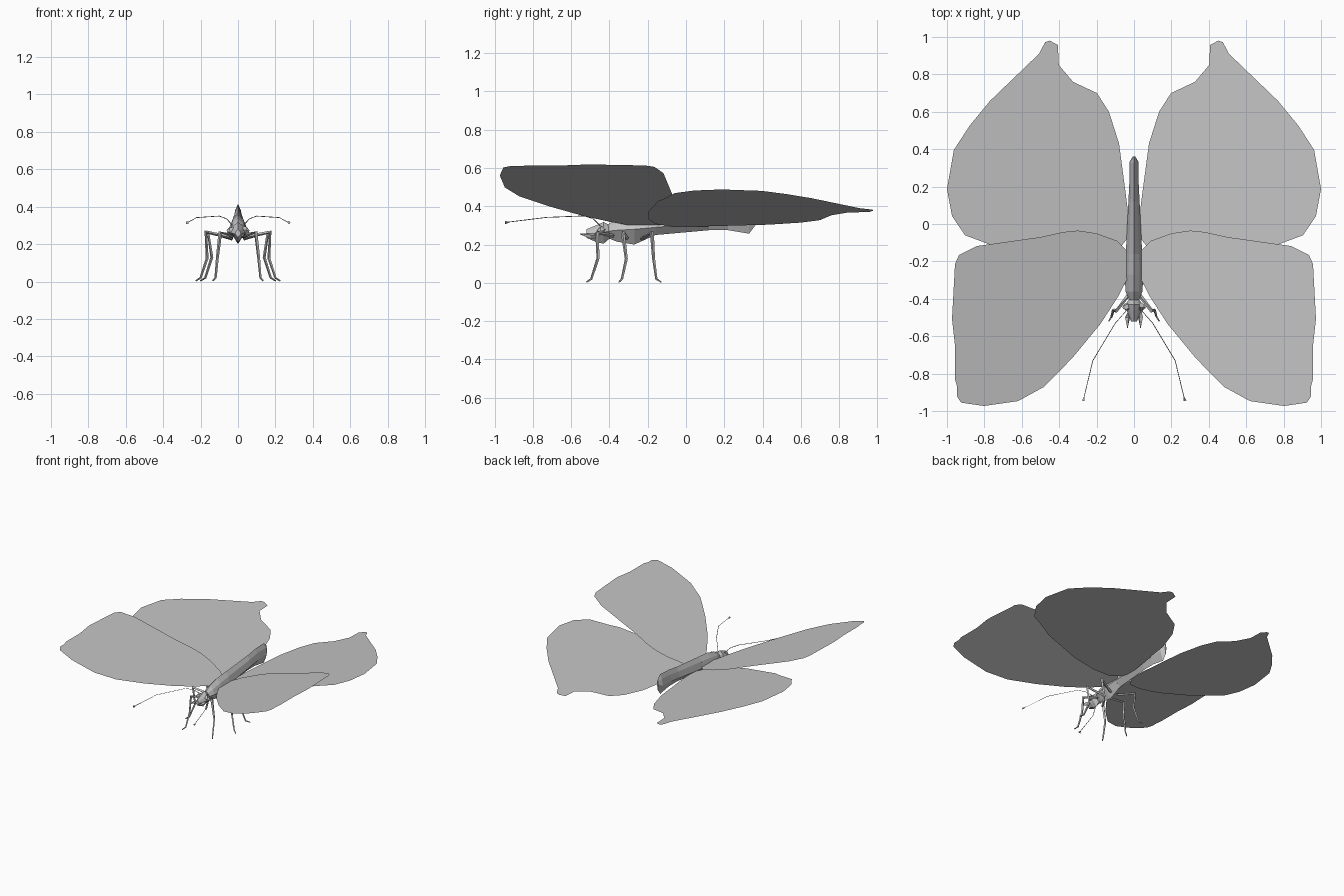
import bpy, bmesh, math
from mathutils import Vector

grey = bpy.data.materials.new("plain grey")
grey.diffuse_color = (0.55, 0.55, 0.55, 1)


def finish(name, bm, closed=True):
    if closed:
        bmesh.ops.recalc_face_normals(bm, faces=bm.faces)
    me = bpy.data.meshes.new(name)
    bm.to_mesh(me)
    bm.free()
    me.materials.append(grey)
    ob = bpy.data.objects.new(name, me)
    bpy.context.collection.objects.link(ob)
    return ob


def loft(bm, rings):
    """Skin a list of equal-length point rings and cap both ends."""
    rows = [[bm.verts.new(p) for p in r] for r in rings]
    n = len(rows[0])
    for a, b in zip(rows, rows[1:]):
        for i in range(n):
            j = (i + 1) % n
            bm.faces.new((a[i], a[j], b[j], b[i]))
    bm.faces.new(rows[0])
    bm.faces.new(rows[-1])


def tube(bm, points, radii, sides=4):
    """Thin tapered limb along a path."""
    pts = [Vector(p) for p in points]
    rings = []
    for k, p in enumerate(pts):
        d = (pts[min(k + 1, len(pts) - 1)] - pts[max(k - 1, 0)]).normalized()
        u = d.cross(Vector((0.2, 1, 0.1))).normalized()
        v = d.cross(u)
        rings.append([p + radii[k] * (math.cos(t) * u + math.sin(t) * v)
                      for t in (2 * math.pi * i / sides for i in range(sides))])
    loft(bm, rings)


def body_part(name, sections):
    """Faceted hull; each section is y, half width, bottom, middle, top."""
    bm = bmesh.new()
    rings = []
    for y, w, zb, zm, zt in sections:
        zs = zm + (zt - zm) * 0.6
        rings.append([(0, y, zb), (w, y, zm), (w * 0.6, y, zs), (0, y, zt),
                      (-w * 0.6, y, zs), (-w, y, zm)])
    loft(bm, rings)
    return finish(name, bm)


def wing(name, outline, slope, side):
    """Flat wing sheet rising outwards from the body."""
    bm = bmesh.new()
    f = bm.faces.new([bm.verts.new((side * x, y, 0.288 + slope * x)) for x, y in outline])
    f.normal_update()
    if f.normal.z < 0:
        f.normal_flip()
    finish(name, bm, False)


fore = [(0.02, -0.27), (0.05, -0.32), (0.086, -0.39), (0.18, -0.535), (0.33, -0.717),
        (0.48, -0.87), (0.62, -0.947), (0.802, -0.973), (0.925, -0.955), (0.947, -0.92),
        (0.947, -0.866), (0.957, -0.83), (0.957, -0.65), (0.973, -0.508), (0.957, -0.214),
        (0.936, -0.166), (0.84, -0.118), (0.5, -0.07), (0.38, -0.043), (0.3, -0.035),
        (0.2, -0.05), (0.09, -0.09), (0.03, -0.15)]
hind = [(0.03, -0.07), (0.1, -0.16), (0.22, -0.195), (0.4, -0.2), (0.7, -0.145),
        (0.765, -0.112), (0.904, -0.06), (0.973, 0.043), (1.0, 0.187), (0.963, 0.396),
        (0.88, 0.524), (0.77, 0.658), (0.508, 0.91), (0.475, 0.972), (0.45, 0.98),
        (0.407, 0.957), (0.402, 0.85), (0.326, 0.76), (0.198, 0.70), (0.134, 0.6),
        (0.08, 0.43), (0.048, 0.19), (0.03, 0.05)]

# body
body_part("thorax", [(-0.41, 0.025, 0.235, 0.27, 0.305), (-0.36, 0.045, 0.215, 0.275, 0.335),
                     (-0.27, 0.05, 0.2, 0.28, 0.36), (-0.16, 0.045, 0.25, 0.29, 0.37)])
body_part("abdomen", [(-0.16, 0.044, 0.25, 0.29, 0.37), (0.12, 0.03, 0.275, 0.315, 0.395),
                      (0.22, 0.025, 0.275, 0.325, 0.41), (0.33, 0.025, 0.257, 0.33, 0.415),
                      (0.362, 0.006, 0.3, 0.345, 0.385)])
body_part("head", [(-0.52, 0.016, 0.235, 0.255, 0.28), (-0.46, 0.04, 0.21, 0.26, 0.305),
                   (-0.43, 0.045, 0.205, 0.265, 0.318), (-0.395, 0.022, 0.235, 0.27, 0.3)])

# wings, eyes, feelers, antennae and legs on both sides
legs = {
    "front_leg": [(0.03, -0.38, 0.245), (0.095, -0.465, 0.262), (0.11, -0.46, 0.13),
                  (0.12, -0.495, 0.02), (0.135, -0.52, 0.004)],
    "middle_leg": [(0.03, -0.31, 0.235), (0.172, -0.33, 0.264), (0.165, -0.312, 0.125),
                   (0.2, -0.335, 0.02), (0.225, -0.35, 0.004)],
    "rear_leg": [(0.03, -0.23, 0.23), (0.16, -0.178, 0.264), (0.14, -0.17, 0.13),
                 (0.175, -0.155, 0.02), (0.2, -0.13, 0.004)],
}
for side, label in ((-1, "left"), (1, "right")):
    wing(label + "_forewing", fore, 0.34, side)
    wing(label + "_hindwing", hind, 0.2, side)

    def mirror(pts):
        return [(side * x, y, z) for x, y, z in pts]

    for name, path in legs.items():
        bm = bmesh.new()
        tube(bm, mirror(path), [0.011, 0.011, 0.008, 0.006, 0.004])
        finish(label + "_" + name, bm)

    bm = bmesh.new()
    tube(bm, mirror([(0.03, -0.45, 0.3), (0.06, -0.485, 0.335), (0.1, -0.53, 0.35),
                     (0.22, -0.73, 0.342), (0.267, -0.925, 0.318), (0.272, -0.945, 0.315)]),
         [0.003, 0.002, 0.002, 0.002, 0.002, 0.009])
    finish(label + "_antenna", bm)

    bm = bmesh.new()
    tube(bm, mirror([(0.02, -0.45, 0.25), (0.035, -0.5, 0.245), (0.035, -0.555, 0.255)]),
         [0.016, 0.014, 0.002])
    finish(label + "_feeler", bm)

    bm = bmesh.new()
    tube(bm, mirror([(0.025, -0.44, 0.275), (0.045, -0.445, 0.27), (0.06, -0.445, 0.268)]),
         [0.022, 0.02, 0.006], 5)
    finish(label + "_eye", bm)
